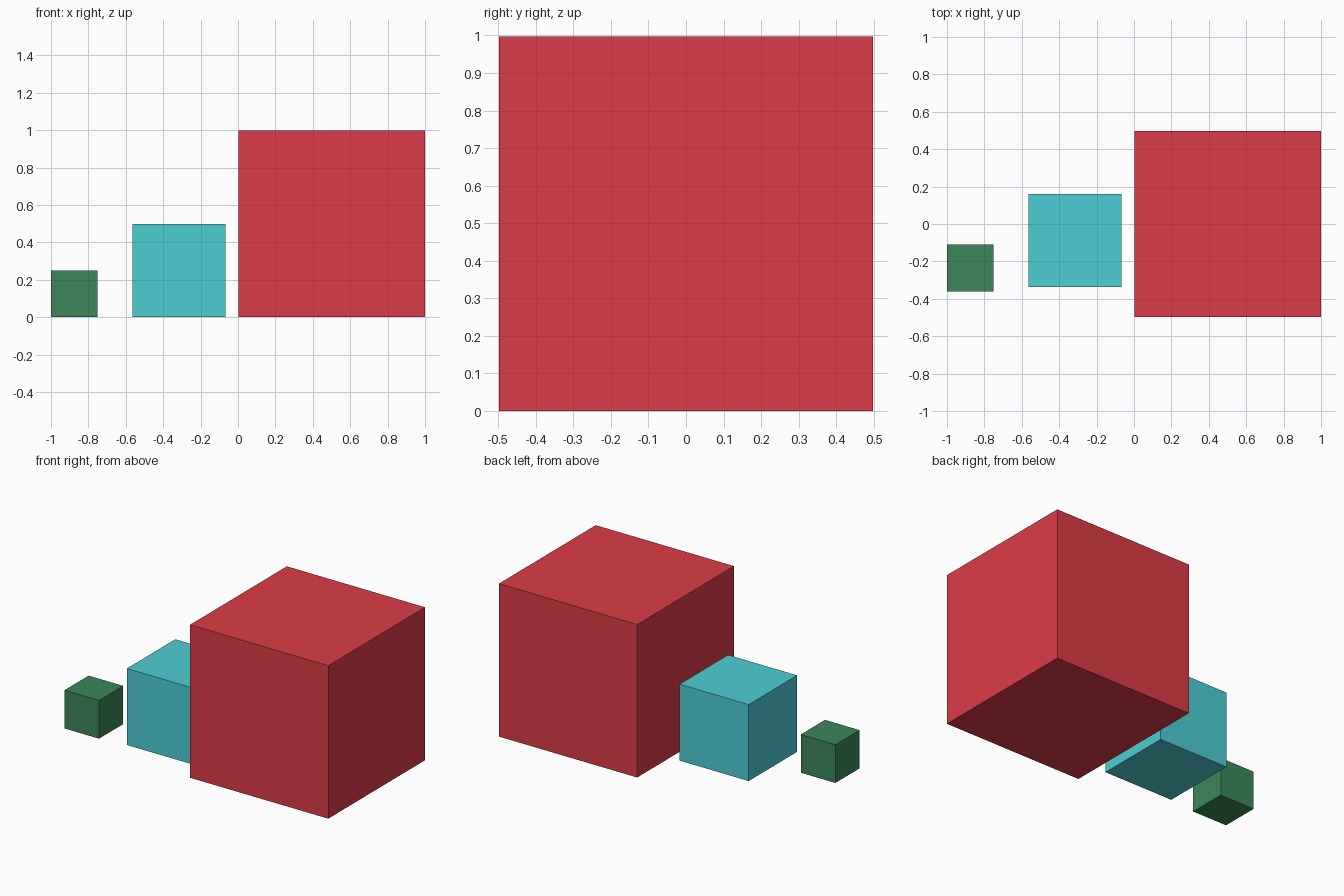
import bpy

if "Cube" in bpy.data.objects:
    bpy.data.objects.remove(bpy.data.objects["Cube"])


def cube(name, size, x, y, color):
    # Cube resting on the floor, with its own coloured material
    bpy.ops.mesh.primitive_cube_add(size=size, location=(x, y, size / 2))
    obj = bpy.context.object
    obj.name = name
    mat = bpy.data.materials.new(name + "_color")
    mat.diffuse_color = (*color, 1)
    mat.use_nodes = True
    mat.node_tree.nodes["Principled BSDF"].inputs["Base Color"].default_value = mat.diffuse_color
    obj.data.materials.append(mat)
    return obj


# Three blocks, each half the size of the previous one
SIZE = 0.997
cube("large_block", SIZE, 0.5015, 0.0, (0.72, 0.045, 0.063))
cube("medium_block", SIZE / 2, -0.316, -0.088, (0.075, 0.62, 0.66))
cube("small_block", SIZE / 4, -0.875, -0.235, (0.045, 0.24, 0.10))
